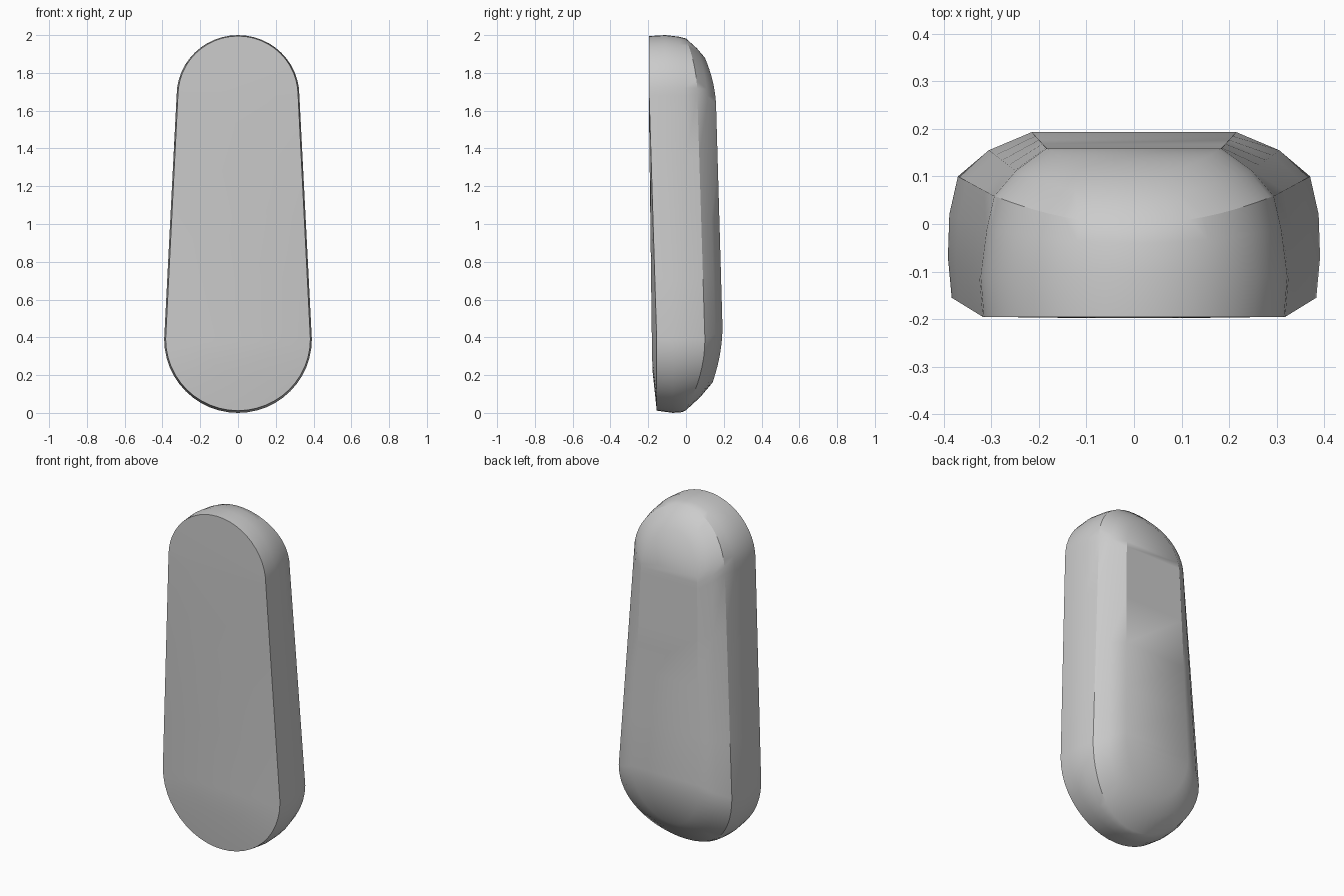
import bpy, bmesh, math

cube = bpy.data.objects.get("Cube")
if cube:
    bpy.data.objects.remove(cube, do_unlink=True)

ARC = 24      # segments in each rounded end
SIDE = 4      # segments along each straight side


def ring(bottom, top):
    """Closed tapered-capsule loop; each end is (centre z, half width, height, y at tip, y at side)."""
    def arc(end, sign):
        zc, rx, rz, tip, side = end
        pts = []
        for i in range(ARC + 1):
            a = math.pi * i / ARC
            c, s = math.cos(a), math.sin(a)
            pts.append((sign * rx * c, side + (tip - side) * s * s, zc + sign * rz * s))
        return pts

    def straight(p, q):
        return [tuple(u + (v - u) * k / SIDE for u, v in zip(p, q)) for k in range(1, SIDE)]

    up, low = arc(top, 1), arc(bottom, -1)
    return up + straight(up[-1], low[0]) + low + straight(low[-1], up[0])


# Cross-section loops from the front face round to the back plateau
rings = [
    ring((0.40, 0.19, 0.19, -0.176, -0.181), (1.68, 0.16, 0.16, -0.197, -0.197)),
    ring((0.39, 0.383, 0.378, -0.155, -0.155), (1.68, 0.318, 0.315, -0.195, -0.195)),
    ring((0.39, 0.391, 0.390, -0.07, -0.07), (1.68, 0.325, 0.320, -0.11, -0.11)),
    ring((0.39, 0.388, 0.386, -0.02, 0.02), (1.68, 0.312, 0.312, -0.04, -0.01)),
    ring((0.39, 0.370, 0.376, 0.00, 0.10), (1.68, 0.296, 0.302, 0.00, 0.06)),
    ring((0.42, 0.305, 0.335, 0.077, 0.155), (1.64, 0.250, 0.290, 0.058, 0.113)),
    ring((0.46, 0.215, 0.300, 0.14, 0.193), (1.60, 0.185, 0.280, 0.10, 0.160)),
]

bm = bmesh.new()
loops = [[bm.verts.new(p) for p in r] for r in rings]
n = len(loops[0])
for a, b in zip(loops, loops[1:]):
    for i in range(n):
        j = (i + 1) % n
        bm.faces.new((a[i], a[j], b[j], b[i]))


# Caps made of strips across the width, so they follow the curve along the height
def cap(loop):
    order = loop[ARC // 2:] + loop[:ARC // 2]
    left, right = order[:n // 2 + 1], [order[0]] + order[:n // 2 - 1:-1]
    for i in range(n // 2):
        quad = list(dict.fromkeys((left[i], left[i + 1], right[i + 1], right[i])))
        bm.faces.new(quad)


cap(loops[0])
cap(loops[-1])
bmesh.ops.recalc_face_normals(bm, faces=bm.faces)

mesh = bpy.data.meshes.new("rounded_body")
bm.to_mesh(mesh)
bm.free()
body = bpy.data.objects.new("rounded_body", mesh)
bpy.context.collection.objects.link(body)

# Plain grey finish
grey = bpy.data.materials.new("light_grey")
grey.use_nodes = True
colour = (0.6, 0.6, 0.6, 1)
grey.diffuse_color = colour
grey.node_tree.nodes["Principled BSDF"].inputs["Base Color"].default_value = colour
mesh.materials.append(grey)

# Smooth surfaces with crisp rims
bpy.ops.object.select_all(action='DESELECT')
body.select_set(True)
bpy.context.view_layer.objects.active = body
bpy.ops.object.shade_smooth_by_angle(angle=math.radians(30))
